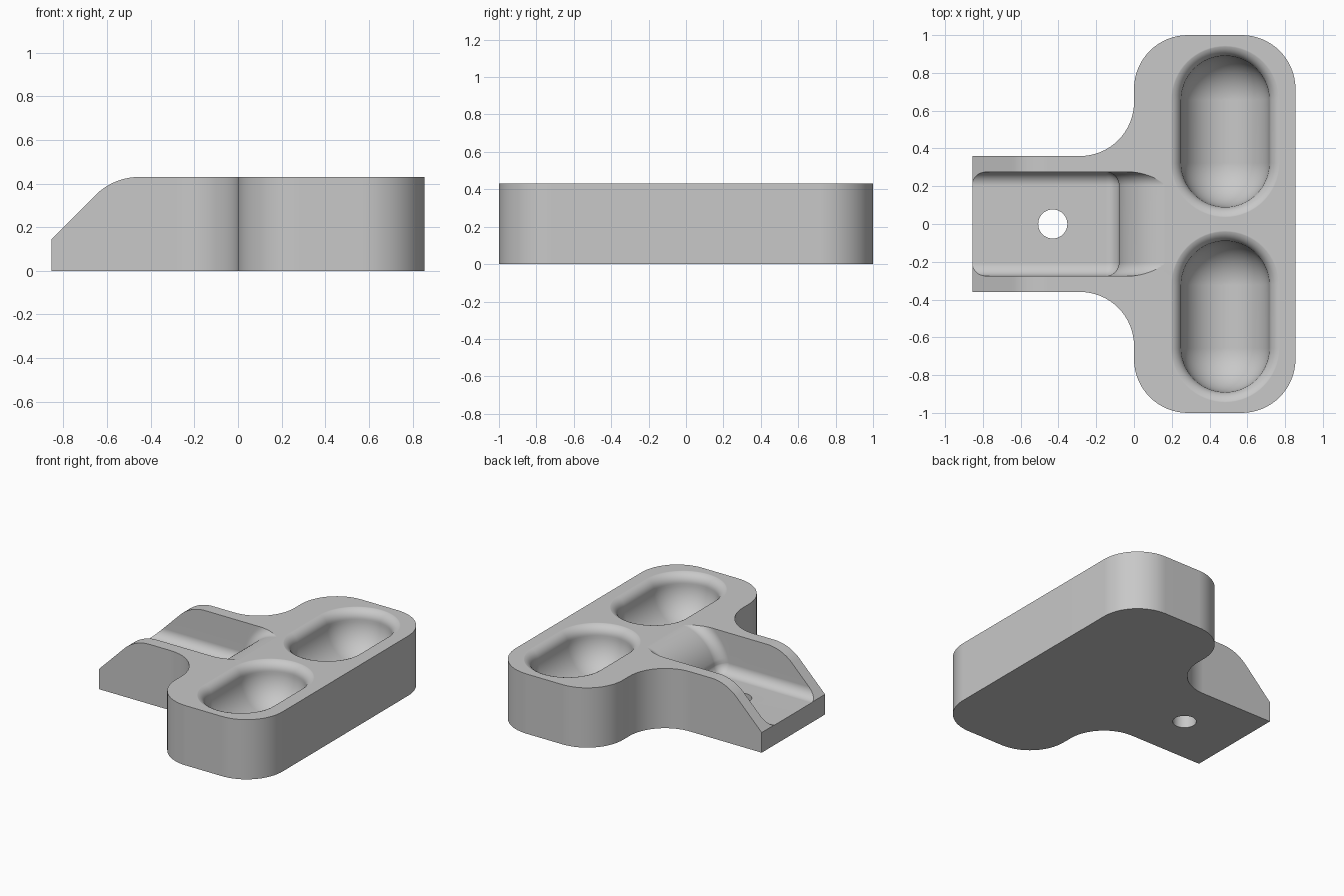
import bpy, bmesh
from math import sin, cos, pi, sqrt, atan2

if "Cube" in bpy.data.objects:
    bpy.data.objects.remove(bpy.data.objects["Cube"])

TOP, FLOOR, R = 0.43, 0.143, 0.285      # block height, channel floor, large radius
HIGH = 0.6                              # cutters end above the block
APEX = TOP + 0.002                      # rounded rims run just past the top

grey = bpy.data.materials.new("plain_grey")
grey.use_nodes = True
grey.diffuse_color = (0.58, 0.58, 0.58, 1)
grey.node_tree.nodes["Principled BSDF"].inputs["Base Color"].default_value = grey.diffuse_color


def arc(cx, cy, r, start, end, n=16):
    """Points along an arc, angles in units of pi."""
    angles = [pi * (start + (end - start) * i / n) for i in range(n + 1)]
    return [(cx + r * cos(a), cy + r * sin(a)) for a in angles]


def loft(name, rings):
    """Closed solid through a list of closed rings of equal length."""
    bm = bmesh.new()
    rows = [[bm.verts.new(p) for p in ring] for ring in rings]
    n = len(rows[0])
    for a, b in zip(rows, rows[1:]):
        for i in range(n):
            j = (i + 1) % n
            bm.faces.new((a[i], a[j], b[j], b[i]))
    bm.faces.new(rows[0][::-1])
    bm.faces.new(rows[-1])
    bmesh.ops.remove_doubles(bm, verts=bm.verts, dist=1e-5)
    bmesh.ops.recalc_face_normals(bm, faces=bm.faces)
    mesh = bpy.data.meshes.new(name)
    bm.to_mesh(mesh)
    bm.free()
    mesh.materials.append(grey)
    obj = bpy.data.objects.new(name, mesh)
    bpy.context.collection.objects.link(obj)
    return obj


def pocket(name, y0, y1):
    """Round-bottomed slot with a rounded rim."""
    cx, r, rim = 0.483, 0.233, 0.07
    cz = APEX - rim
    profile = arc(0, cz, r, -0.5, 0, 20) + arc(r + rim, cz, rim, 1, 0.5, 10)[1:]
    profile.append((r + rim, HIGH))
    rings = []
    for rad, z in profile:
        rad = max(rad, 0.001)
        plan = arc(cx, y1, rad, 0, 1, 32) + arc(cx, y0, rad, 1, 2, 32)
        rings.append([(x, y, z) for x, y in plan])
    return loft(name, rings)


def channel(name):
    """Open channel: flat floor, filleted walls, rounded ramp at the inner end."""
    wall, f, cx = 0.275, 0.071, 0.2
    reach = sqrt((R + f) ** 2 - f ** 2)
    meet = atan2(f, reach) / pi
    rc = APEX - FLOOR
    # path samples: x, z, normal x, normal z
    path = [(-1.0, FLOOR, 0, 1)]
    for x, z in arc(cx - reach, FLOOR + f, f, -0.5, -meet, 10):
        path.append((x, z, (cx - reach - x) / f, (FLOOR + f - z) / f))
    for x, z in arc(cx, FLOOR, rc, 1 - meet, 0.5, 24)[1:]:
        path.append((x, z, (x - cx) / rc, (z - FLOOR) / rc))
    rings = []
    for x, z, nx, nz in path:
        side = [(wall - f + f * sin(a), f - f * cos(a))
                for a in [pi / 2 * i / 10 for i in range(11)]]
        half = [(x + nx * d, y, z + nz * d) for y, d in side]
        half.append((x + nx * f, wall, HIGH))
        rings.append(half + [(px, -y, pz) for px, y, pz in reversed(half)])
    return loft(name, rings)


# Block: T-shaped plan
end = 0.855
half = [(-end, 0.36)] + arc(-R, 0.36 + R, R, -0.5, 0)
half += arc(R, 1 - R, R, 1, 0.5) + arc(end - R, 1 - R, R, 0.5, 0)
plan = half + [(x, -y) for x, y in reversed(half)]
block = loft("bracket_block", [[(x, y, z) for x, y in plan] for z in (0, HIGH)])

# Side shape: sloped nose rounding into the flat top
blend = R * (sqrt(2) - 1)
side = [(-1, -0.2), (-1, 0)] + arc(TOP - 1 + blend, TOP - R, R, 0.75, 0.5) + [(1.2, TOP), (1.2, -0.2)]
side_shape = loft("side_shape", [[(x, y, z) for x, z in side] for y in (-1.2, 1.2)])

# Screw hole
hole = loft("screw_hole", [[(x, y, z) for x, y in arc(-0.43, 0, 0.077, 0, 2, 48)[:-1]]
                           for z in (-0.1, HIGH)])

cutters = [(side_shape, 'INTERSECT'), (channel("channel_cut"), 'DIFFERENCE'),
           (pocket("back_pocket", 0.323, 0.657), 'DIFFERENCE'),
           (pocket("front_pocket", -0.657, -0.323), 'DIFFERENCE'), (hole, 'DIFFERENCE')]

# Cut the block, then remove the cutters
bpy.context.view_layer.objects.active = block
for cutter, operation in cutters:
    mod = block.modifiers.new(cutter.name, 'BOOLEAN')
    mod.operation, mod.object, mod.solver = operation, cutter, 'EXACT'
    cutter.hide_render = True
    bpy.ops.object.modifier_apply(modifier=mod.name)
for cutter, _ in cutters:
    bpy.data.objects.remove(cutter)

# Smooth rounded surfaces, crisp edges
bpy.ops.object.select_all(action='DESELECT')
block.select_set(True)
bpy.ops.object.shade_smooth_by_angle(angle=pi / 6)
weighted = block.modifiers.new("flat_faces", 'WEIGHTED_NORMAL')
weighted.keep_sharp = True
